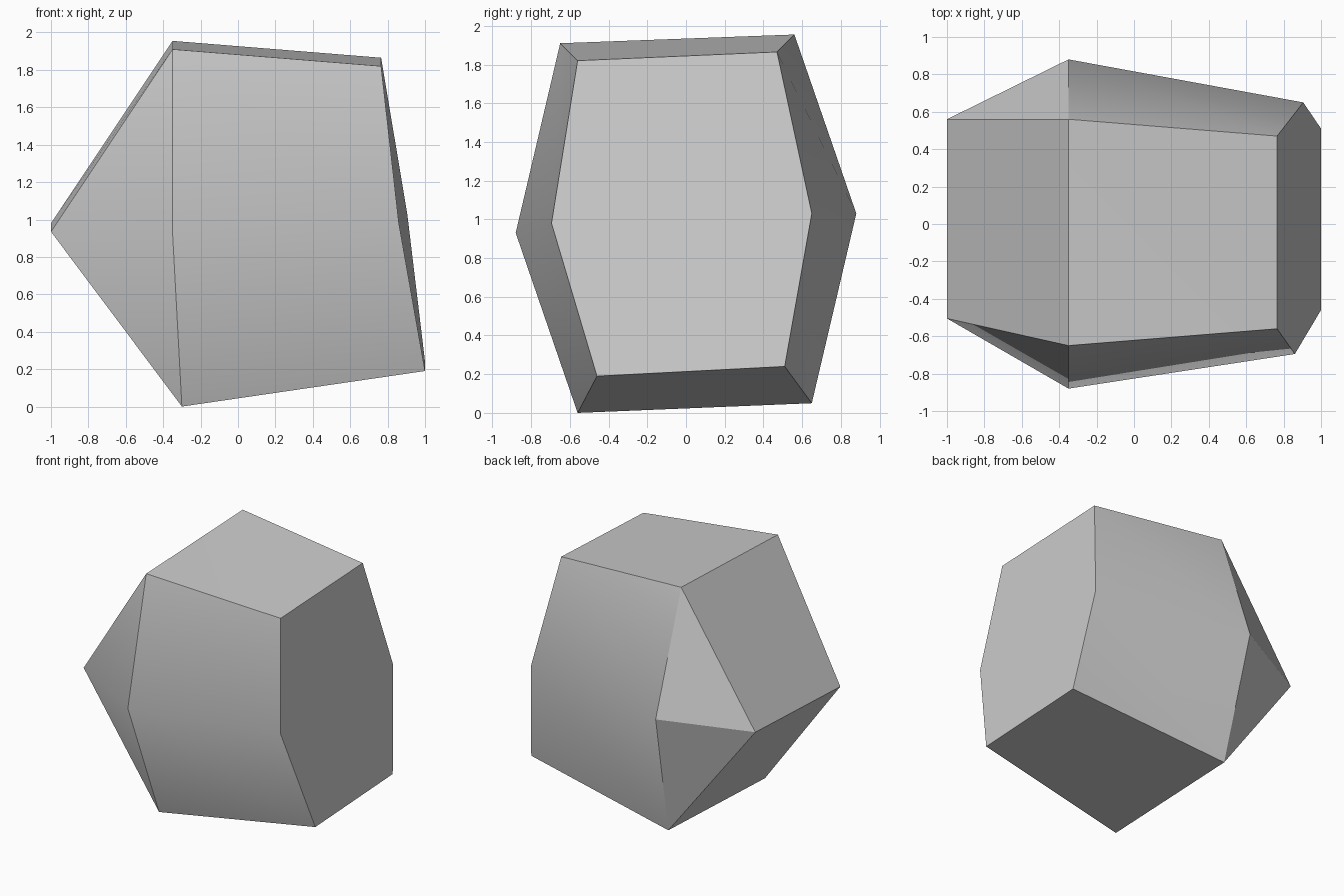
import bpy
import bmesh
import math

cube = bpy.data.objects.get("Cube")
if cube:
    bpy.data.objects.remove(cube, do_unlink=True)

# Single grey stone material
stone = bpy.data.materials.new("stone_grey")
stone.use_nodes = True
colour = (0.6, 0.6, 0.6, 1.0)
stone.diffuse_color = colour
stone.node_tree.nodes["Principled BSDF"].inputs["Base Color"].default_value = colour

bm = bmesh.new()


def ring(points):
    return [bm.verts.new(p) for p in points]


# Both rings run: top front, top back, mid back, low back, low front, mid front
inner = ring([(-0.35, -0.65, 1.91), (-0.35, 0.56, 1.955), (-0.35, 0.88, 1.03),
              (-0.30, 0.65, 0.05), (-0.30, -0.56, 0.0), (-0.35, -0.88, 0.93)])
outer = ring([(0.765, -0.56, 1.82), (0.765, 0.47, 1.865), (0.905, 0.65, 1.03),
              (1.0, 0.51, 0.24), (1.0, -0.46, 0.19), (0.86, -0.695, 0.98)])
back, front = ring([(-1.0, 0.56, 0.98), (-1.0, -0.505, 0.935)])

# Flanks: slightly twisted quads, each split along the same diagonal
for i in range(6):
    j = (i + 1) % 6
    bm.faces.new((inner[i], inner[j], outer[i]))
    bm.faces.new((outer[i], inner[j], outer[j]))

# Flat six-sided end
bm.faces.new(outer)

# Wedge end: two sloping quads closed by triangles at the ridge tips
bm.faces.new((inner[0], inner[1], back, front))
bm.faces.new((inner[3], inner[4], front, back))
for k, tip in ((1, back), (2, back), (4, front), (5, front)):
    bm.faces.new((inner[k], inner[(k + 1) % 6], tip))

bmesh.ops.recalc_face_normals(bm, faces=bm.faces)

# Smooth shading with sharp edges kept by angle
for face in bm.faces:
    face.smooth = True
for edge in bm.edges:
    edge.smooth = edge.calc_face_angle() < math.radians(30)

mesh = bpy.data.meshes.new("faceted_rock")
bm.to_mesh(mesh)
bm.free()
mesh.materials.append(stone)
rock = bpy.data.objects.new("faceted_rock", mesh)
bpy.context.collection.objects.link(rock)
